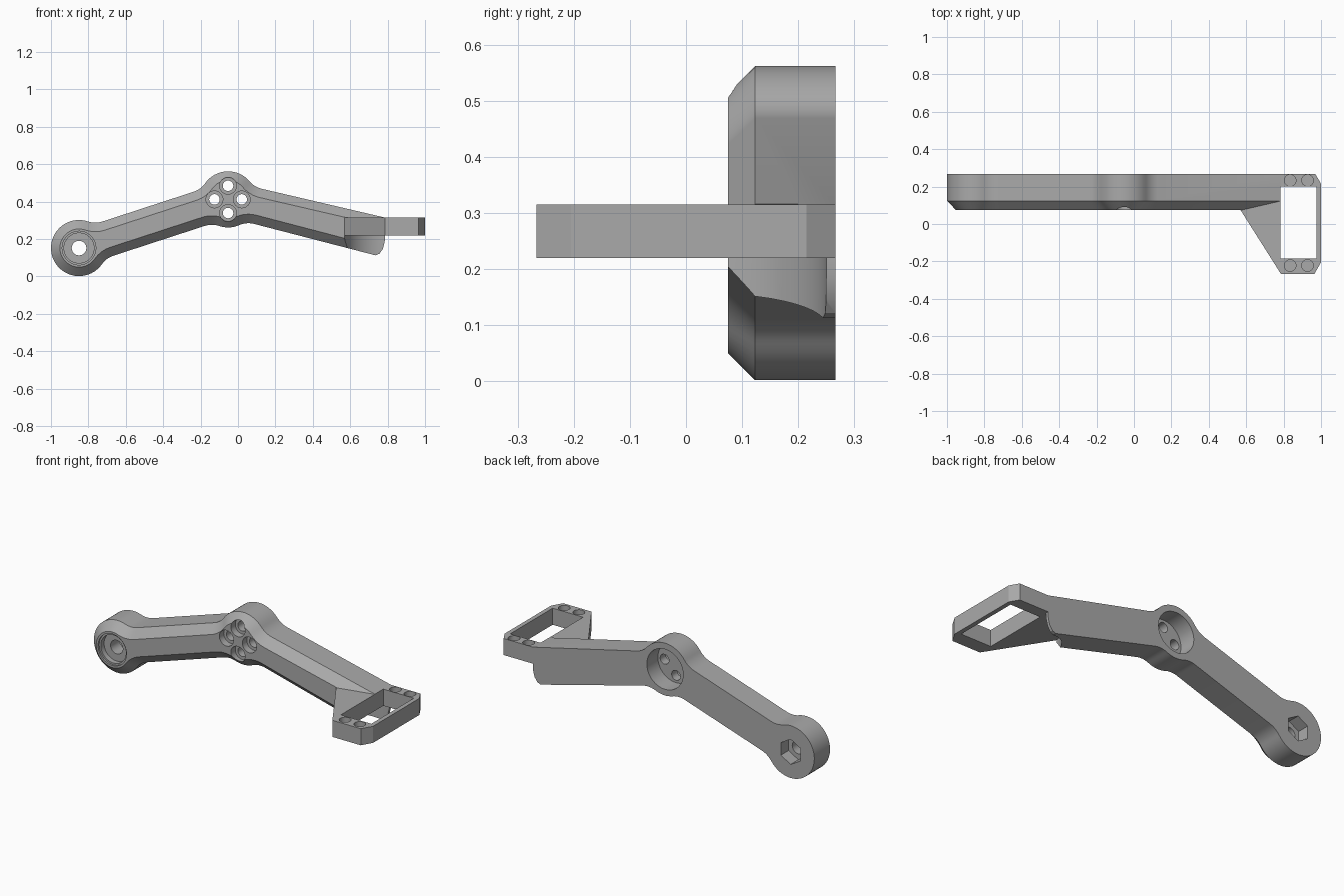
import bpy, bmesh
from math import sin, cos, pi, sqrt, atan2, radians
from mathutils import Vector

cube = bpy.data.objects.get("Cube")
if cube:
    bpy.data.objects.remove(cube, do_unlink=True)

grey = bpy.data.materials.new("plain_grey")
grey.use_nodes = True
grey.diffuse_color = (0.4, 0.4, 0.4, 1)
grey.node_tree.nodes["Principled BSDF"].inputs["Base Color"].default_value = grey.diffuse_color

HINGE, HUB = Vector((-0.85, 0.152)), Vector((-0.053, 0.412))
FRONT, SHOULDER, BACK = 0.075, 0.123, 0.266
R, HALF, FILLET, CHAMFER = 0.15, 0.096, 0.12, 0.048


def loft(name, rings):
    """Closed solid through matching rings of 3D points."""
    bm = bmesh.new()
    loops = [[bm.verts.new(p) for p in ring] for ring in rings]
    n = len(loops[0])
    for a, b in zip(loops, loops[1:]):
        for i in range(n):
            bm.faces.new((a[i], a[(i + 1) % n], b[(i + 1) % n], b[i]))
    bm.faces.new(loops[0])
    bm.faces.new(loops[-1])
    bmesh.ops.recalc_face_normals(bm, faces=bm.faces[:])
    mesh = bpy.data.meshes.new(name)
    bm.to_mesh(mesh)
    bm.free()
    mesh.materials.append(grey)
    obj = bpy.data.objects.new(name, mesh)
    bpy.context.collection.objects.link(obj)
    return obj


def circle(c, r, n=48, start=0.0):
    return [(c[0] + r * cos(start + 2 * pi * i / n),
             c[1] + r * sin(start + 2 * pi * i / n)) for i in range(n)]


def along_y(name, pts, y0, y1):
    return loft(name, [[(x, y, z) for x, z in pts] for y in (y0, y1)])


def along_z(name, pts, z0, z1):
    return loft(name, [[(x, y, z) for x, y in pts] for z in (z0, z1)])


def combine(target, tool, operation="DIFFERENCE"):
    tool.hide_render = True
    mod = target.modifiers.new("combine", "BOOLEAN")
    mod.operation, mod.solver, mod.object = operation, "EXACT", tool
    bpy.ops.object.select_all(action="DESELECT")
    bpy.context.view_layer.objects.active = target
    target.select_set(True)
    bpy.ops.object.modifier_apply(modifier=mod.name)
    bpy.data.objects.remove(tool, do_unlink=True)


# Arm outline: two round bosses, filleted into a bent bar
def outline(inset):
    r, h, f = R - inset, HALF - inset, FILLET + inset
    u = sqrt((r + f) ** 2 - (h + f) ** 2)
    t = atan2(h + f, u)
    left = atan2(HUB.y - HINGE.y, HUB.x - HINGE.x)
    right = radians(-13.1)
    back = left + pi

    def fillet(c, ang, side, steps=8):
        pts = []
        for i in range(steps + 1):
            a = pi + t + (pi / 2 - t) * i / steps
            p, q = u + f * cos(a), side * (h + f + f * sin(a))
            pts.append((c.x + p * cos(ang) - q * sin(ang),
                        c.y + p * sin(ang) + q * cos(ang)))
        return pts

    def arc(c, a0, a1, steps):
        return [(c.x + r * cos(a0 + (a1 - a0) * i / steps),
                 c.y + r * sin(a0 + (a1 - a0) * i / steps)) for i in range(1, steps)]

    end = [(0.735, 0.113 + inset), (0.757, 0.122 + inset), (0.775, 0.148 + inset),
           (0.785, 0.19 + inset), (0.785, 0.315 - inset)]
    return (arc(HINGE, left + t, left - t + 2 * pi, 36)
            + fillet(HINGE, left, -1) + fillet(HUB, back, 1)[::-1]
            + arc(HUB, back + t, right - t + 2 * pi, 8)
            + fillet(HUB, right, -1) + end + fillet(HUB, right, 1)[::-1]
            + arc(HUB, right + t, back - t, 16)
            + fillet(HUB, back, -1) + fillet(HINGE, left, 1)[::-1])


arm = loft("arm", [[(x, y, z) for x, z in outline(i)]
                   for y, i in ((FRONT, CHAMFER), (SHOULDER, 0), (BACK, 0))])

# Curved clearance under the bracket
combine(arm, along_z("clearance", circle((0.785, 0.03), 0.22, 96), 0, 0.24))

# Bracket plate with its gusset
plate = [(0.565, 0.082), (0.785, -0.266), (0.965, -0.266), (1.0, -0.205), (1.0, 0.215),
         (0.97, BACK), (0.775, BACK), (0.7, 0.25), (0.6, 0.2)]
combine(arm, along_z("bracket", plate, 0.22, 0.315), "UNION")

# Bracket window and blind screw holes
window = [(0.782, -0.185), (0.975, -0.185), (0.975, 0.2), (0.782, 0.2)]
combine(arm, along_z("window", window, 0.1, 0.4))
for x in (0.835, 0.928):
    for y in (-0.222, 0.233):
        combine(arm, along_z("screw_hole", circle((x, y), 0.031, 32), 0.28, 0.4))

# Hinge: stepped front recess, through hole, hexagonal nut pocket
for r, y0, y1 in ((0.09, 0.0, 0.085), (0.08, 0.0, 0.115), (0.039, 0.0, 0.4)):
    combine(arm, along_y("hinge_bore", circle(HINGE, r), y0, y1))
combine(arm, along_y("nut_pocket", circle(HINGE, 0.072, 6, pi / 2), 0.196, 0.4))

# Hub: round back recess and four counterbored holes
combine(arm, along_y("hub_recess", circle(HUB, 0.115, 64), 0.166, 0.4))
for i in range(4):
    c = HUB + 0.073 * Vector((cos(i * pi / 2), sin(i * pi / 2)))
    combine(arm, along_y("counterbore", circle(c, 0.045, 40), 0.0, 0.115))
    combine(arm, along_y("bolt_hole", circle(c, 0.028, 32), 0.0, 0.4))

bpy.context.view_layer.objects.active = arm
arm.select_set(True)
bpy.ops.object.shade_smooth_by_angle(angle=radians(25))
